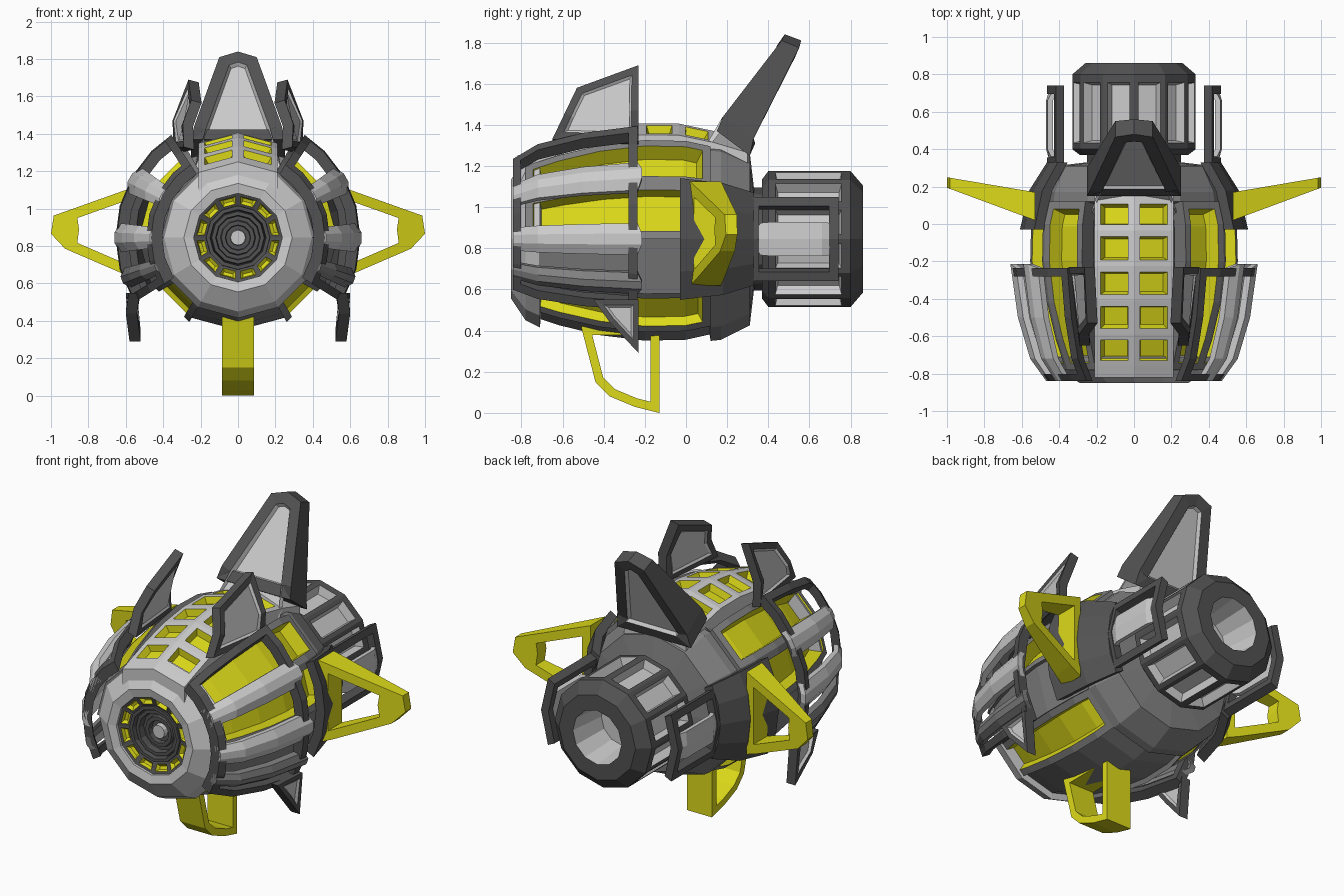
import bpy, bmesh
from math import cos, sin, radians
from mathutils import Vector

if "Cube" in bpy.data.objects:
    bpy.data.objects.remove(bpy.data.objects["Cube"])

Z0 = 0.845  # height of the body axis


def material(name, rgb):
    m = bpy.data.materials.new(name)
    m.diffuse_color = (*rgb, 1)
    m.use_nodes = True
    m.node_tree.nodes["Principled BSDF"].inputs["Base Color"].default_value = m.diffuse_color
    return m


LIGHT = material("light_grey", (0.52, 0.52, 0.52))
MID = material("mid_grey", (0.22, 0.22, 0.22))
DARK = material("dark_grey", (0.085, 0.085, 0.085))
YELLOW = material("yellow", (0.72, 0.70, 0.01))


def thicken(bm, back):
    """Close a sheet with a moved copy of itself; returns the back faces."""
    faces = bm.faces[:]
    rim = [e for e in bm.edges if e.is_boundary]
    twin = {v: bm.verts.new(back(v.co)) for v in bm.verts[:]}
    rear = [bm.faces.new([twin[v] for v in reversed(f.verts)]) for f in faces]
    for e in rim:
        a, b = e.verts
        bm.faces.new((a, b, twin[b], twin[a]))
    bmesh.ops.recalc_face_normals(bm, faces=bm.faces[:])
    return rear


def recess(bm, faces, border, depth, each):
    """Inset a window and sink it, giving it the second material."""
    op = bmesh.ops.inset_individual if each else bmesh.ops.inset_region
    op(bm, faces=faces, thickness=border, use_even_offset=True)
    walls = op(bm, faces=faces, thickness=0.012, depth=-depth, use_even_offset=True)["faces"]
    for f in list(faces) + list(walls):
        f.material_index = 1


def finish(name, bm, mat, inner=None, border=0, depth=0.04, each=False, hole=False,
           back=None, both=False, mirror=False, where=None):
    bmesh.ops.remove_doubles(bm, verts=bm.verts[:], dist=1e-5)
    bm.normal_update()
    front, rear = bm.faces[:], []
    if hole:
        bmesh.ops.inset_region(bm, faces=front, thickness=border, use_boundary=True,
                               use_even_offset=True)
        bmesh.ops.delete(bm, geom=front, context='FACES')
    if back:
        rear = thicken(bm, back)
    bm.normal_update()
    if inner and not hole:
        recess(bm, [f for f in front if not where or where(f.calc_center_median())],
               border, depth, each)
        if both:
            recess(bm, rear, border, depth, each)
    me = bpy.data.meshes.new(name)
    bm.to_mesh(me)
    bm.free()
    ob = bpy.data.objects.new(name, me)
    bpy.context.collection.objects.link(ob)
    me.materials.append(mat)
    me.materials.append(inner or mat)
    if mirror:
        ob.modifiers.new("mirror", 'MIRROR').use_mirror_merge = False
    return ob


def grid(name, rows, mat, **kw):
    bm = bmesh.new()
    vs = [[bm.verts.new(p) for p in row] for row in rows]
    for r, s in zip(vs, vs[1:]):
        for j in range(len(r) - 1):
            bm.faces.new((r[j], r[j + 1], s[j + 1], s[j]))
    return finish(name, bm, mat, **kw)


def polar(y, r, a):
    return (r * cos(radians(a)), y, Z0 + r * sin(radians(a)))


def patch(name, prof, angles, mat, **kw):
    return grid(name, [[polar(y, r, a) for y, r in prof] for a in angles], mat, **kw)


def lathe(name, prof, mat, **kw):
    return patch(name, prof, range(0, 361, 30), mat, **kw)


def plate(name, pts, mat, **kw):
    bm = bmesh.new()
    bm.faces.new([bm.verts.new(p) for p in pts])
    return finish(name, bm, mat, **kw)


def inward(t):
    def f(co):
        d = Vector((co.x, 0, co.z - Z0))
        return co - d.normalized() * t
    return f


def shift(*d):
    return lambda co: co + Vector(d)


# Hull core and the twelve-sided rear shoulder
HULL = [(-0.78, 0.41), (-0.62, 0.47), (-0.42, 0.525), (-0.2, 0.555), (0.0, 0.55), (0.12, 0.52)]
lathe("hull_core", [(y, r - 0.13) for y, r in HULL], MID)
lathe("rear_shoulder", [(0.10, 0.38), (0.12, 0.495), (0.17, 0.49), (0.31, 0.42), (0.33, 0.25)], MID)


def hull_r(y):
    for (y0, r0), (y1, r1) in zip(HULL, HULL[1:]):
        if y <= y1:
            return r0 + (r1 - r0) * (y - y0) / (y1 - y0)
    return 0.52 - (y - 0.12) * 0.3


# Hull side panels with long deep yellow windows
for a, k, d in ((45, 1, 0.08), (15, 1, 0.08), (-45, 0.94, 0.05)):
    patch("hull_window_panel", [(y, r * k) for y, r in HULL], (a - 15, a + 15), MID, inner=YELLOW,
          border=0.04, depth=d, back=inward(0.12), mirror=True)
for a, k in ((-15, 0.96), (-75, 0.89)):
    patch("hull_plain_panel", [(y, r * k) for y, r in HULL], (a - 15, a + 15), MID,
          back=inward(0.08), mirror=True)

# Spine plate with two columns of five windows
rows = []
for x in (0.21, 0, -0.21):
    rows.append([(x, y, Z0 + hull_r(y) + 0.01 - abs(x) * 0.268)
                 for y in (-0.82, -0.76, -0.59, -0.41, -0.225, -0.035, 0.14, 0.30)])
grid("spine", rows, LIGHT, inner=YELLOW, border=0.033, depth=0.04, each=True,
     back=shift(0, 0, -0.1), where=lambda c: -0.76 < c.y < 0.14)

# Nose ring, window ring and stepped eye
lathe("nose_ring", [(-0.76, 0.235), (-0.84, 0.237), (-0.85, 0.29), (-0.78, 0.395), (-0.71, 0.43),
                    (-0.70, 0.33)], LIGHT)
lathe("nose_windows", [(-0.80, 0.17), (-0.825, 0.237)], DARK, inner=YELLOW, border=0.014,
      depth=0.02, each=True)
lathe("eye_steps", [(-0.74, 0.04), (-0.74, 0.065), (-0.77, 0.068), (-0.77, 0.09), (-0.75, 0.095),
                    (-0.75, 0.115), (-0.79, 0.12), (-0.79, 0.14), (-0.77, 0.145),
                    (-0.81, 0.15), (-0.81, 0.17), (-0.78, 0.175)], DARK)
lathe("eye_centre", [(-0.77, 0), (-0.77, 0.04), (-0.72, 0.045)], LIGHT)

# Outer side cage: dark frame and light slats with pointed ends
CAGE = [(-0.84, 0.465), (-0.72, 0.55), (-0.5, 0.615), (-0.235, 0.655)]
patch("cage_frame", CAGE, (-32, -15, 0, 15, 30, 45, 57), DARK, border=0.045, hole=True,
      back=inward(0.06), mirror=True)
for a, w in ((0, 7), (29, 7), (-20, 5)):
    rows = []
    for b, k, tip in ((a - w, 0.97, 0), (a - w / 3, 1.01, 0.02), (a + w / 3, 1.01, 0.02),
                      (a + w, 0.97, 0)):
        rows.append([polar(y + tip * (1 if y > -0.3 else 0), r * k, b) for y, r in CAGE])
    grid("cage_slat", rows, LIGHT if a >= 0 else MID, back=inward(0.035), mirror=True)

# Cage fins
plate("upper_cage_fin", [(0.29, -0.65, 1.33), (0.345, -0.23, 1.32), (0.35, -0.23, 1.47),
                         (0.265, -0.23, 1.69), (0.25, -0.53, 1.58), (0.295, -0.59, 1.455)],
      DARK, inner=LIGHT, border=0.035, depth=0.01,
      back=shift(-0.055, 0, -0.015), both=True, mirror=True)
plate("lower_cage_fin", [(0.585, -0.45, 0.55), (0.60, -0.37, 0.44), (0.58, -0.23, 0.29),
                         (0.60, -0.23, 0.55)], DARK, inner=LIGHT, border=0.025, depth=0.012,
      back=shift(-0.06, 0, 0), both=True, mirror=True)

# Side brackets reaching back beside the engine
patch("bracket_plate", [(-0.03, 0.61), (0.18, 0.56), (0.33, 0.465)], (-29, -15, 0, 15, 29), DARK,
      back=inward(0.06), mirror=True)
patch("bracket_loop", [(0.31, 0.465), (0.74, 0.465)], (-26, 0, 26), DARK, border=0.045, hole=True,
      back=inward(0.05), mirror=True)
grid("bracket_slat", [[polar(y, r, a) for y, r in ((0.36 - t, 0.45), (0.40, 0.47), (0.66, 0.47),
                                                 (0.70 + t, 0.45))]
                      for a, t in ((-10, 0), (0, 0.03), (10, 0))],
     LIGHT, back=inward(0.03), mirror=True)


# Yellow side wings: open triangle with a solid tip
def wing_plate(name, pts, **kw):
    plate(name, [(x, 0.02 + 0.37 * (x - 0.53), z) for x, z in pts], YELLOW, mirror=True,
          back=lambda co: co + Vector((0, 0.15 - 0.2 * (co.x - 0.53), 0)), **kw)


wing_plate("side_wing", [(0.53, 1.125), (0.53, 0.62), (0.61, 0.65), (0.925, 0.786),
                         (1.0, 0.866), (0.985, 0.963)], border=0.055, hole=True)
wing_plate("side_wing_tip", [(0.865, 0.995), (0.85, 0.89), (0.865, 0.77), (0.92, 0.795),
                             (0.98, 0.866), (0.965, 0.955)])

# Yellow keel loop
keel = [(-0.51, 0.42), (-0.44, 0.15), (-0.37, 0.08), (-0.25, 0.03), (-0.13, 0.0), (-0.13, 0.42)]
plate("keel_loop", [(0.085, y, z) for y, z in keel], YELLOW, border=0.042, hole=True,
      back=shift(-0.17, 0, 0))

# Tail fin, tapering upward
half = [(0.25, 0.15, 1.37), (0.235, 0.18, 1.44), (0.10, 0.465, 1.81)]
tail = half + [(0, 0.48, 1.84)] + [(-x, y, z) for x, y, z in reversed(half)]


def tail_back(co):
    t = (co.z - 1.37) / 0.47
    return co + Vector((0, 0.16 - 0.08 * t, -0.12 + 0.09 * t))


plate("tail_fin", tail, DARK, inner=LIGHT, border=0.065, depth=0.02, back=tail_back, both=True)

# Engine: neck, slotted drum and nozzle
lathe("engine_neck", [(0.30, 0.25), (0.42, 0.25)], DARK)
lathe("engine_collar", [(0.37, 0.24), (0.37, 0.29), (0.40, 0.33), (0.41, 0.33)], DARK)
lathe("engine_drum", [(0.41, 0.33), (0.78, 0.33)], DARK, inner=LIGHT, border=0.024, depth=0.05,
      each=True)
lathe("engine_rear", [(0.78, 0.33), (0.80, 0.33), (0.86, 0.26), (0.86, 0.165)], DARK)
lathe("nozzle", [(0.86, 0.165), (0.62, 0.14), (0.62, 0)], LIGHT)
